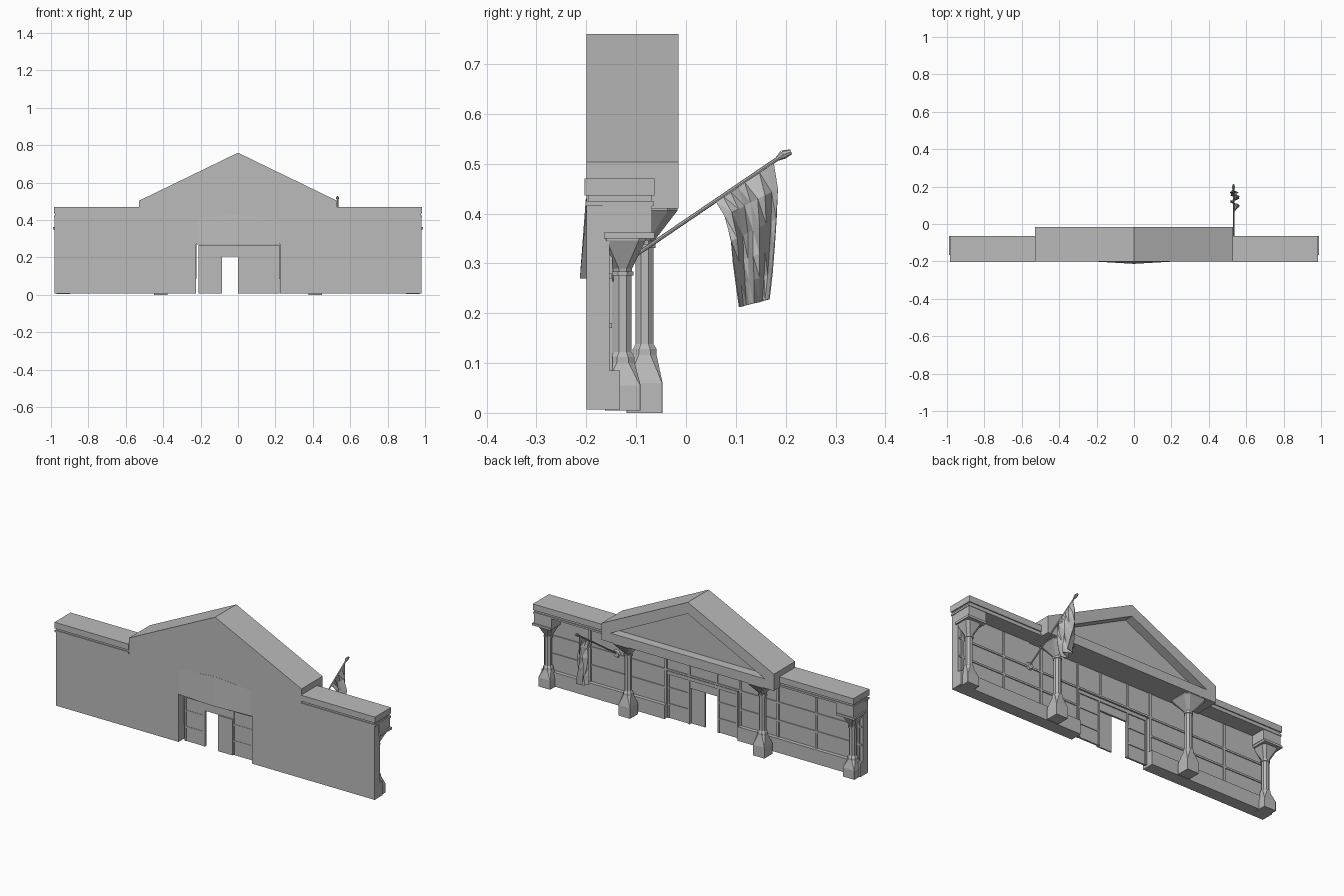
import bpy, bmesh, math
from mathutils import Vector

if "Cube" in bpy.data.objects:
    bpy.data.objects.remove(bpy.data.objects["Cube"])

grey = bpy.data.materials.new("plain_grey")
grey.diffuse_color = (0.5, 0.5, 0.5, 1)
grey.use_nodes = True
grey.node_tree.nodes["Principled BSDF"].inputs["Base Color"].default_value = grey.diffuse_color


def finish(name, bm, closed=True):
    if closed:
        bmesh.ops.recalc_face_normals(bm, faces=bm.faces)
    me = bpy.data.meshes.new(name)
    bm.to_mesh(me)
    bm.free()
    me.materials.append(grey)
    ob = bpy.data.objects.new(name, me)
    bpy.context.collection.objects.link(ob)
    return ob


def loft(name, rings):
    """Skin a list of rings with equal point counts, capping both ends."""
    bm = bmesh.new()
    rows = [[bm.verts.new(p) for p in r] for r in rings]
    n = len(rows[0])
    for a, b in zip(rows, rows[1:]):
        for i in range(n):
            j = (i + 1) % n
            bm.faces.new((a[i], a[j], b[j], b[i]))
    bm.faces.new(rows[0])
    bm.faces.new(rows[-1])
    return finish(name, bm)


def prism(name, pts, y0, y1):
    return loft(name, [[(x, y, z) for x, z in pts] for y in (y0, y1)])


def box(name, x0, x1, y0, y1, z0, z1):
    return prism(name, [(x0, z0), (x1, z0), (x1, z1), (x0, z1)], y0, y1)


def pair(name, x0, x1, *rest):
    """Box on the right and its mirror image on the left."""
    box(name + "_right", x0, x1, *rest)
    box(name + "_left", -x1, -x0, *rest)


def octagon(cx, cy, z, h, c):
    """Square of half width h with corners cut by c."""
    k = h - c
    pts = [(h, -k), (h, k), (k, h), (-k, h), (-h, k), (-h, -k), (-k, -h), (k, -h)]
    return [(cx + x, cy + y, z) for x, y in pts]


def rod(name, a, b, r0, r1, sides=8):
    a, b = Vector(a), Vector(b)
    q = (b - a).to_track_quat('Z', 'Y')
    rings = []
    for p, r in ((a, r0), (b, r1)):
        rings.append([p + q @ Vector((r * math.cos(t), r * math.sin(t), 0))
                      for t in (2 * math.pi * i / sides for i in range(sides))])
    return loft(name, rings)


BACK, FACE = -0.2, -0.153

# main wall with the entrance opening
pair("wall", 0.225, 0.98, BACK, FACE, 0.007, 0.418)
box("wall_over_entrance", -0.225, 0.225, BACK, FACE, 0.272, 0.418)
pair("wall_base", 0.225, 0.98, FACE, -0.132, 0.007, 0.085)

# shallow wedge above the entrance on the plain side
loft("entrance_wedge", [
    [(-0.22, BACK, 0.27), (0, -0.213, 0.27), (0.22, BACK, 0.27), (0, -0.195, 0.27)],
    [(-0.22, BACK, 0.41), (0, BACK - 0.001, 0.43), (0.22, BACK, 0.41), (0, -0.195, 0.43)]])

# window bars on the decorated side
for i, x in enumerate((0.228, 0.46, 0.695, 0.955)):
    pair(f"upright_bar_{i}", x - 0.006, x + 0.006, FACE, -0.147, 0.085, 0.41)
for i, z in enumerate((0.175, 0.275)):
    pair(f"cross_bar_{i}", 0.225, 0.975, FACE, -0.148, z - 0.005, z + 0.005)
box("entrance_top_bar", -0.225, 0.225, FACE, -0.148, 0.272, 0.282)
pair("over_entrance_bar", 0.08, 0.09, FACE, -0.148, 0.28, 0.41)

# entrance screen with the open doorway between x = -0.085 and 0
box("screen_left", -0.21, -0.085, -0.168, -0.158, 0.007, 0.205)
box("screen_right", 0.085, 0.222, -0.168, -0.158, 0.007, 0.205)
box("door_leaf", 0.0, 0.088, -0.176, -0.168, 0.007, 0.206)
box("screen_header", -0.21, 0.222, -0.168, -0.158, 0.205, 0.268)
box("header_rail", -0.21, 0.222, -0.174, -0.152, 0.25, 0.268)
for i, x in enumerate((-0.205, -0.09, 0.09, 0.217)):
    box(f"screen_post_{i}", x - 0.005, x + 0.005, -0.17, -0.153, 0.007, 0.25)
for i, (a, b) in enumerate(((-0.205, -0.09), (0.09, 0.217))):
    for z in (0.085, 0.175):
        box(f"screen_rail_{i}", a, b, -0.17, -0.154, z - 0.004, z + 0.004)

# gable with a recessed triangle
prism("gable_body", [(-0.53, 0.41), (0.53, 0.41), (0.53, 0.503), (0, 0.76),
                     (-0.53, 0.503)], BACK, -0.065)
prism("gable_beam", [(-0.53, 0.41), (0.53, 0.41), (0.53, 0.503), (0.475, 0.462),
                     (-0.475, 0.462), (-0.53, 0.503)], -0.065, -0.015)
for side, s in (("right", 1), ("left", -1)):
    prism("gable_rake_" + side, [(s * 0.53, 0.503), (0, 0.76), (0, 0.697),
                                 (s * 0.475, 0.462)], -0.065, -0.015)

# side parapets and stepped cornices
pair("parapet", 0.53, 0.985, -0.204, -0.063, 0.436, 0.47)
pair("cornice_neck", 0.53, 0.978, -0.197, -0.069, 0.425, 0.436)
pair("cornice_lip", 0.53, 0.985, -0.202, -0.065, 0.415, 0.425)
pair("end_block", 0.875, 0.982, -0.167, -0.068, 0.362, 0.415)
pair("end_block_foot", 0.878, 0.99, -0.165, -0.063, 0.35, 0.362)


# columns: square plinth, tapered foot, octagonal shaft, flared capital
def column(name, cx, cy, z0, plinth, foot, neck, top, cap):
    s, o = 0.001, 0.586
    prof = [(z0, 0.036, s), (plinth, 0.036, s), (foot - 0.012, 0.024, 0.012),
            (foot, 0.024, 0.013), (foot + 0.01, 0.018, 0.018 * o),
            (neck - 0.014, 0.018, 0.018 * o), (neck - 0.014, 0.022, 0.022 * o),
            (neck - 0.006, 0.022, 0.022 * o), (neck - 0.006, 0.018, 0.018 * o),
            (neck, 0.019, 0.019 * o), (top - 0.006, cap, cap * 0.3),
            (top, cap, cap * 0.3)]
    loft(name, [octagon(cx, cy, z, h, c) for z, h, c in prof])


for side, s in (("right", 1), ("left", -1)):
    column("inner_column_" + side, s * 0.413, -0.083, 0, 0.06, 0.128, 0.345, 0.412, 0.066)
    column("outer_column_" + side, s * 0.935, -0.127, 0.005, 0.055, 0.112, 0.29, 0.352, 0.046)

# flag pole with wall disc and pointed tip
FX = 0.532
rod("pole_disc", (FX, FACE, 0.282), (FX, -0.143, 0.282), 0.022, 0.018, 10)
rod("flag_pole", (FX, -0.155, 0.28), (FX, 0.185, 0.511), 0.004, 0.004)
rod("pole_tip_base", (FX, 0.182, 0.509), (FX, 0.195, 0.518), 0.004, 0.009)
rod("pole_tip", (FX, 0.195, 0.518), (FX, 0.211, 0.524), 0.009, 0.005)

# hanging flag: folded cloth grid between a left and a right edge
bm = bmesh.new()
left = [(0.06, 0.424), (0.078, 0.395), (0.09, 0.345), (0.094, 0.3), (0.1, 0.255), (0.106, 0.212)]
right = [(0.176, 0.502), (0.184, 0.45), (0.182, 0.39), (0.178, 0.33), (0.174, 0.28), (0.168, 0.228)]
grid = []
for r, (a, b) in enumerate(zip(left, right)):
    row = []
    for c in range(9):
        t = c / 8
        fold = 0.026 * math.sin(t * 11 + r * 0.5) * min(1, r / 2)
        row.append(bm.verts.new((FX + 0.006 * min(r, 1) + fold,
                                 a[0] + (b[0] - a[0]) * t, a[1] + (b[1] - a[1]) * t)))
    grid.append(row)
for a, b in zip(grid, grid[1:]):
    for i in range(8):
        bm.faces.new((a[i], a[i + 1], b[i + 1]))
        bm.faces.new((a[i], b[i + 1], b[i]))
flag = finish("flag", bm, False)
mod = flag.modifiers.new("cloth_thickness", 'SOLIDIFY')
mod.thickness = 0.002
